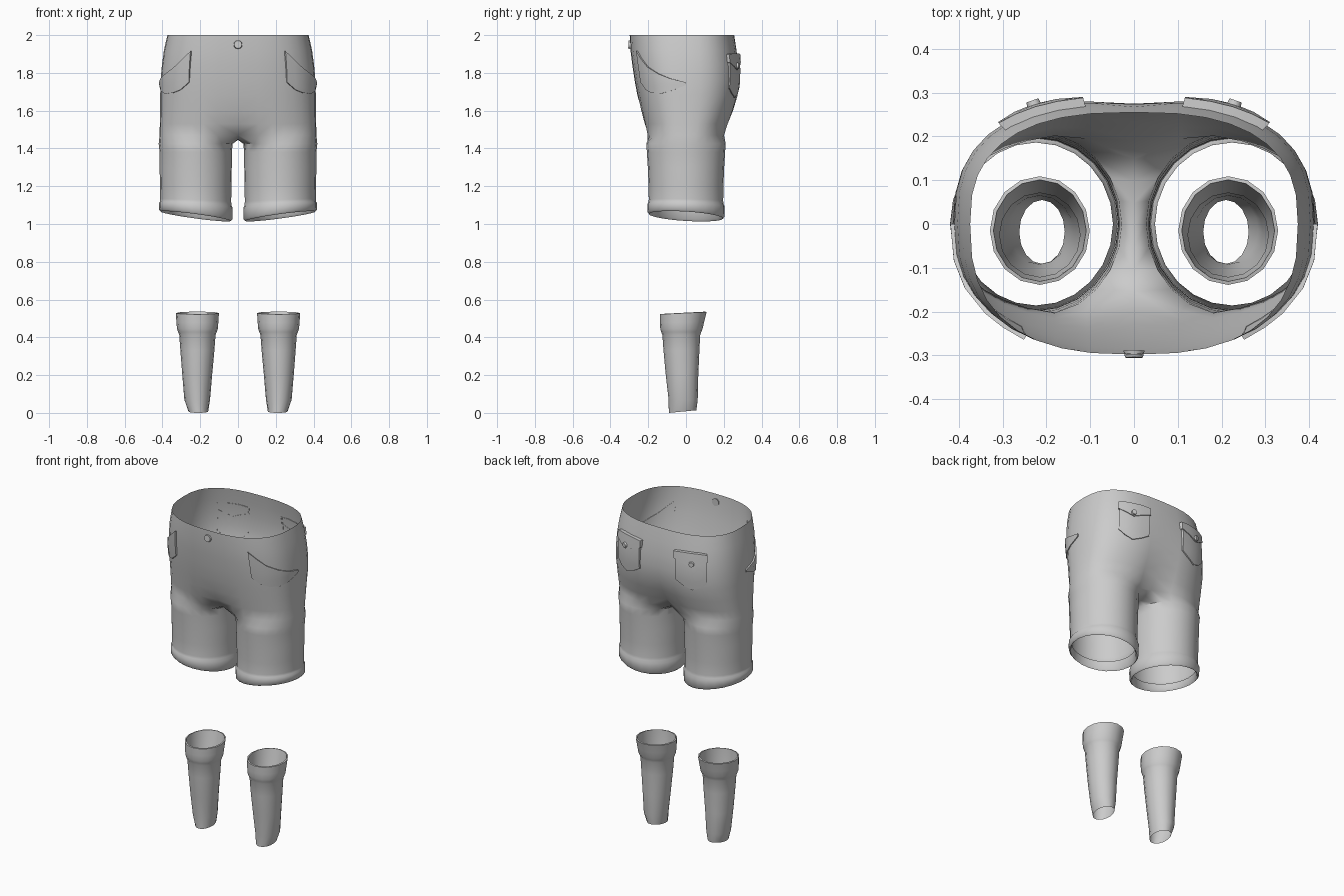
import bpy, bmesh, math
from mathutils import Vector

if "Cube" in bpy.data.objects:
    bpy.data.objects.remove(bpy.data.objects["Cube"])

N = 2.6          # squareness of the hip cross-section
COLS = 24        # columns round one leg; 0..18 carry on up into the torso
# z, half width, front depth, back depth, front cleft, back cleft
HIPS = [(1.47, .415, .214, .212, .28, .30), (1.53, .414, .226, .232, .10, .18),
        (1.60, .412, .241, .258, .03, .10), (1.68, .412, .257, .280, 0, .06),
        (1.76, .410, .272, .286, 0, .04), (1.84, .403, .284, .282, 0, .03),
        (1.92, .392, .294, .270, 0, .01), (2.00, .374, .298, .255, 0, 0)]


def hip_row(z):
    z = min(max(z, HIPS[0][0]), HIPS[-1][0])
    for a, b in zip(HIPS, HIPS[1:]):
        if z <= b[0]:
            f = (z - a[0]) / (b[0] - a[0])
            return [p + (q - p) * f for p, q in zip(a, b)]


def hip(t, z, off=0.0):
    """Point on the hips: t = -90 front, 0 side, 90 back (degrees)."""
    _, w, yf, yb, cf, cb = hip_row(z)
    c, s = max(math.cos(math.radians(t)), 0), math.sin(math.radians(t))
    depth, cleft = (yf, cf) if s < 0 else (yb, cb)
    x = (w + off) * c ** (2 / N) if abs(t) < 89.9 else 0
    y = math.copysign((depth + off) * abs(s) ** (2 / N), s)
    return Vector((x, y * (1 - cleft * math.exp(-(x / .09) ** 2)), z))


def finish(name, bm, mirror=True, angle=40):
    bmesh.ops.recalc_face_normals(bm, faces=bm.faces)
    me = bpy.data.meshes.new(name)
    bm.to_mesh(me)
    bm.free()
    ob = bpy.data.objects.new(name, me)
    bpy.context.collection.objects.link(ob)
    if mirror:
        m = ob.modifiers.new("Mirror", 'MIRROR')
        m.use_clip = True
        m.merge_threshold = .0005
    bpy.ops.object.select_all(action='DESELECT')
    ob.select_set(True)
    bpy.context.view_layer.objects.active = ob
    bpy.ops.object.shade_smooth_by_angle(angle=math.radians(angle))
    return ob


def bridge(bm, a, b, closed):
    n = len(a)
    for i in range(n if closed else n - 1):
        j = (i + 1) % n
        bm.faces.new((a[i], a[j], b[j], b[i]))


# Shorts: closed leg rings, a crotch row meeting the midline, then open hip rows
def shorts():
    bm = bmesh.new()
    # z, radius x, radius y, hem tilt
    legs = [(1.095, .176, .186, .6), (1.052, .178, .188, 1), (1.041, .186, .196, 1),
            (1.050, .194, .204, 1), (1.098, .195, .205, .5), (1.110, .189, .199, .35),
            (1.125, .188, .197, .3), (1.20, .189, .198, 0), (1.30, .191, .202, 0),
            (1.38, .191, .207, 0), (1.425, .196, .210, 0)]
    angles = [math.radians(-135 + 360 / COLS * k) for k in range(COLS)]
    prev = None
    for z, rx, ry, tilt in legs:
        row = [bm.verts.new((.224 + rx * math.cos(a), ry * math.sin(a),
                             z + tilt * (.025 * math.cos(a) - .012 * math.sin(a))))
               for a in angles]
        if prev:
            bridge(bm, prev, row, True)
        prev = row
    for i, h in enumerate(HIPS):
        pts = [hip(-90 + 10 * k, h[0]) for k in range(19)]
        row = [bm.verts.new(p) for p in pts]
        if i == 0:
            y0, y1 = pts[18].y, pts[0].y
            inner = []
            for k in range(1, 6):
                u = k / 6
                inner.append(bm.verts.new((0, y0 + (y1 - y0) * u, 1.47 - .1 * u * (1 - u))))
            bridge(bm, prev, row + inner, True)
        else:
            bridge(bm, prev, row, False)
        prev = row
    finish("shorts", bm, angle=50)


# Cloth patch lying on the hips; columns are (t, bottom z, top z)
def patch(name, cols, off_bottom, off_top, rows=5):
    bm = bmesh.new()
    last, edge = len(cols) - 1, []
    grid = []
    for t, zb, zt in cols:
        grid.append([bm.verts.new(hip(t, zb + (zt - zb) * r / rows,
                     off_bottom + (off_top - off_bottom) * r / rows)) for r in range(rows + 1)])
    for a, b in zip(grid, grid[1:]):
        bridge(bm, a, b, False)
    # side walls running back into the hips
    rim = ([(i, 0) for i in range(last)] + [(last, r) for r in range(rows)] +
           [(i, rows) for i in range(last, 0, -1)] + [(0, r) for r in range(rows, 0, -1)])
    outer = [grid[i][r] for i, r in rim]
    for i, r in rim:
        t, zb, zt = cols[i]
        edge.append(bm.verts.new(hip(t, zb + (zt - zb) * r / rows, -.002)))
    bridge(bm, outer, edge, True)
    finish(name, bm)


# Round button facing the given direction
def button(name, pos, normal, radius, mirror):
    bm = bmesh.new()
    bmesh.ops.create_cone(bm, cap_ends=True, segments=12, radius1=radius,
                          radius2=radius * .85, depth=.016)
    bm.transform(Vector(normal).to_track_quat('Z', 'Y').to_matrix().to_4x4())
    bmesh.ops.translate(bm, verts=bm.verts, vec=pos)
    finish(name, bm, mirror)


# Sock: lofted rings with a folded cuff
def socks():
    # z, centre x, radius x, centre y, radius y, tilt
    rings = [(.007, .210, .052, -.018, .073, .007), (.07, .216, .068, -.015, .077, 0),
             (.20, .216, .079, -.021, .086, 0), (.33, .215, .090, -.024, .095, 0),
             (.412, .215, .096, -.025, .100, 0), (.428, .215, .102, -.025, .106, 0),
             (.445, .215, .108, -.024, .112, 0), (.48, .215, .111, -.021, .117, .002),
             (.528, .215, .114, -.015, .124, .006), (.530, .215, .106, -.015, .116, .006),
             (.47, .215, .101, -.021, .107, 0), (.41, .215, .092, -.025, .096, 0)]
    bm = bmesh.new()
    prev = None
    for z, cx, rx, cy, ry, tilt in rings:
        row = []
        for k in range(16):
            a = math.tau * k / 16
            row.append(bm.verts.new((cx + rx * math.cos(a), cy + ry * math.sin(a),
                                     z + tilt * math.sin(a))))
        if prev:
            bridge(bm, prev, row, True)
        prev = row
    finish("socks", bm)


shorts()
socks()
patch("front_pockets", [(-57, 1.75, 1.915), (-48, 1.71, 1.87), (-39, 1.695, 1.83),
                        (-25, 1.69, 1.795), (-12, 1.705, 1.77), (0, 1.735, 1.75)],
      .006, .009)
patch("back_pockets", [(78, 1.72, 1.895), (71, 1.69, 1.9), (63, 1.67, 1.9),
                       (55, 1.69, 1.9), (48, 1.72, 1.895)], .006, .014)
patch("back_pocket_flaps", [(79, 1.855, 1.898), (71, 1.835, 1.903), (63, 1.815, 1.903),
                            (55, 1.835, 1.903), (47, 1.855, 1.898)], .016, .020, 2)
button("waist_button", (0, -.297, 1.95), (0, -1, .05), .024, False)
button("back_pocket_buttons", hip(63, 1.838, .018), (.35, 1, 0), .017, True)
